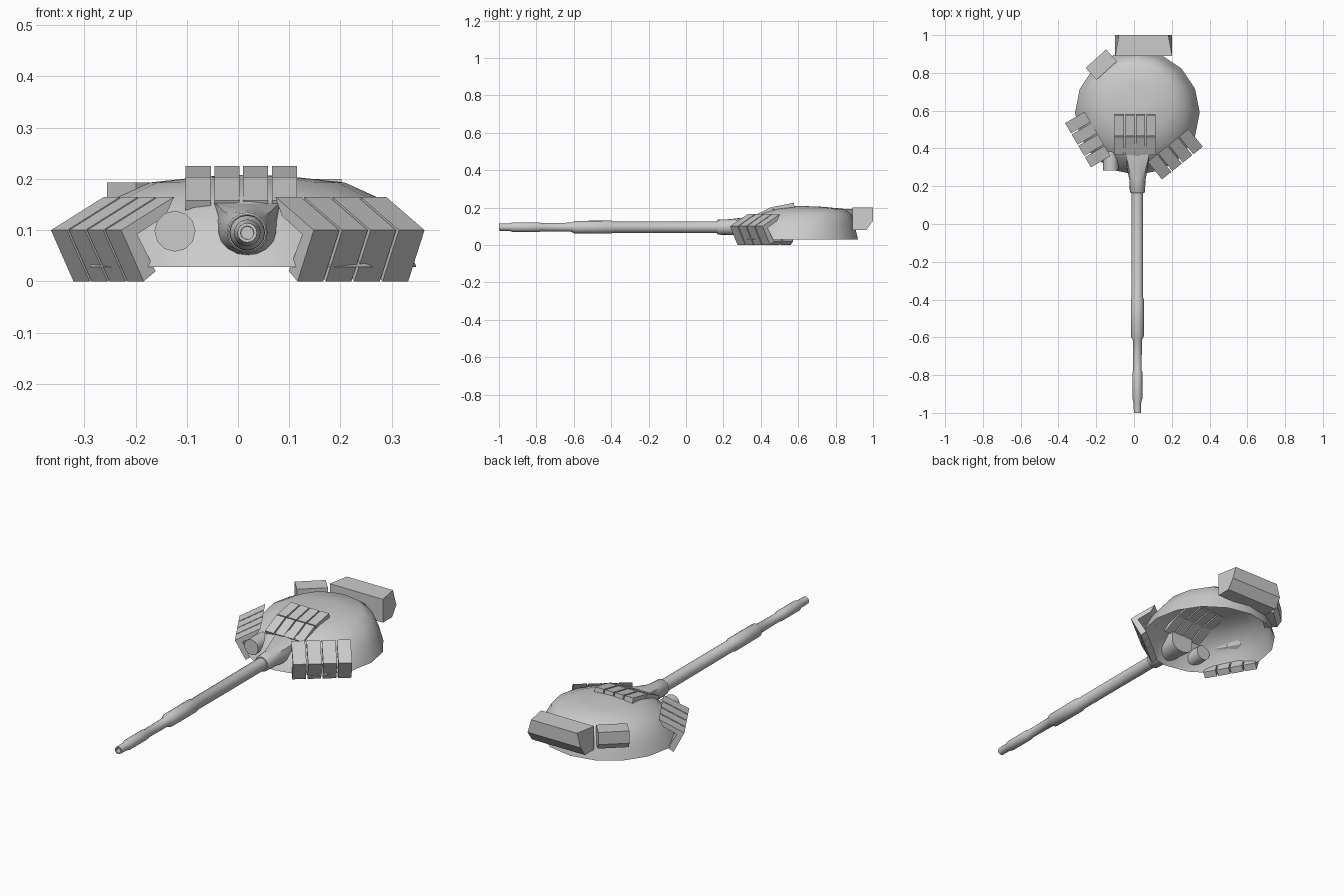
import bpy, bmesh
from math import sin, cos, pi, radians
from mathutils import Vector, Matrix

if "Cube" in bpy.data.objects:
    bpy.data.objects.remove(bpy.data.objects["Cube"])

AX, AZ = 0.018, 0.095  # gun axis


def finish(name, bm, smooth=None):
    bmesh.ops.recalc_face_normals(bm, faces=bm.faces[:])
    me = bpy.data.meshes.new(name)
    bm.to_mesh(me)
    bm.free()
    ob = bpy.data.objects.new(name, me)
    bpy.context.collection.objects.link(ob)
    if smooth:
        bpy.ops.object.select_all(action='DESELECT')
        ob.select_set(True)
        bpy.context.view_layer.objects.active = ob
        bpy.ops.object.shade_smooth_by_angle(angle=radians(smooth))
    return ob


def loft(name, rings, cap_start=True, cap_end=True, smooth=None):
    bm = bmesh.new()
    rows = [[bm.verts.new(p) for p in r] for r in rings]
    n = len(rows[0])
    for a, b in zip(rows, rows[1:]):
        for i in range(n):
            j = (i + 1) % n
            bm.faces.new((a[i], a[j], b[j], b[i]))
    if cap_start:
        bm.faces.new(rows[0])
    if cap_end:
        bm.faces.new(rows[-1])
    return finish(name, bm, smooth)


def ring_y(x, y, z, r, n=16):
    return [(x + r * cos(2 * pi * i / n), y, z + r * sin(2 * pi * i / n)) for i in range(n)]


# Open-bottomed cast dome: rings (centre y, radius, z), upper rings shifted back
dome = [(0.59, 0.33, 0.028), (0.6, 0.303, 0.1), (0.63, 0.256, 0.163),
        (0.655, 0.19, 0.193), (0.64, 0.09, 0.204), (0.61, 0.02, 0.208)]
loft("turret_dome",
     [[(AX + r * sin(2 * pi * i / 16), cy + r * cos(2 * pi * i / 16), z) for i in range(16)]
      for cy, r, z in dome], cap_start=False, smooth=50)

# Gun barrel with sleeves and a hollow muzzle
barrel = [(-0.93, 0.012), (-1.0, 0.013), (-1.0, 0.019), (-0.945, 0.02), (-0.925, 0.026),
          (-0.785, 0.026), (-0.775, 0.022), (-0.615, 0.024), (-0.595, 0.034), (-0.4, 0.035),
          (-0.39, 0.03), (0.2, 0.031)]
loft("gun_barrel", [ring_y(AX, y, AZ, r) for y, r in barrel], smooth=40)


# Mantlet: round sleeve blending to a section with a square top
def mantlet_ring(y, hw, up, down, square, n=16):
    pts = []
    for i in range(n):
        c, s = cos(2 * pi * i / n), sin(2 * pi * i / n)
        k = 1 + square * (1 / max(abs(c), abs(s)) - 1) if s > 0 else 1
        pts.append((AX + hw * c * k, y, AZ + (up if s > 0 else down) * s * k))
    return pts


mantlet = [(0.165, 0.037, 0.036, 0.036, 0), (0.17, 0.04, 0.04, 0.04, 0),
           (0.235, 0.043, 0.043, 0.042, 0), (0.295, 0.055, 0.05, 0.045, 0.4),
           (0.37, 0.063, 0.058, 0.046, 1), (0.39, 0.063, 0.058, 0.046, 1)]
loft("gun_mantlet", [mantlet_ring(*m) for m in mantlet], smooth=40)

# Searchlight drum beside the gun
loft("searchlight", [ring_y(-0.123, y, 0.098, 0.04, 12) for y in (0.283, 0.385)], smooth=35)


# Chevron armour bricks: section (inward depth, z) swept along each cheek line
SECTION = [(0, 0.1), (0.12, 0.165), (0.1, 0.128), (0.036, 0.092), (0.078, 0.02), (0.051, 0)]


def cheek(name, start, end, count=4, gap=0.007):
    a, b = Vector(start), Vector(end)
    d = (b - a).normalized()
    inward = Vector((-d.y, d.x))
    w = ((b - a).length - gap * (count - 1)) / count
    for k in range(count):
        s = k * (w + gap)
        rings = []
        for t in (s, s + w):
            pts = [a + d * t + inward * u for u, _ in SECTION]
            rings.append([(p.x, p.y, z) for p, (_, z) in zip(pts, SECTION)])
        loft(f"{name}_{k + 1}", rings)


cheek("right_cheek_brick", (0.148, 0.236), (0.364, 0.409))
cheek("left_cheek_brick", (-0.365, 0.534), (-0.228, 0.30))

# Roof bricks: two sloped rows of four, top edge lines as (y, z)
for row, ((y0, z0), (y1, z1)) in enumerate([((0.365, 0.158), (0.46, 0.204)),
                                            ((0.467, 0.204), (0.576, 0.225))]):
    d = Vector((y1 - y0, z1 - z0)).normalized()
    ny, nz = d.y * 0.027, -d.x * 0.027
    for k in range(4):
        x = -0.102 + 0.056 * k
        loft(f"roof_brick_{row + 1}_{k + 1}",
             [[(xx, y0, z0), (xx, y1, z1), (xx, y1 + ny, z1 + nz), (xx, y0 + ny, z0 + nz)]
              for xx in (x, x + 0.049)])


# Stowage boxes: chamfered lower back edge, upper back corners drawn in
def stowage(name, half, depth, top, bottom, chamfer, taper, place):
    prof = [(0, top, 0), (depth, top, taper), (depth, bottom + chamfer, 0),
            (depth - chamfer * 0.7, bottom, 0), (0, bottom, 0)]
    ob = loft(name, [[(s * (half - t), y, z) for y, z, t in prof] for s in (-1, 1)])
    ob.data.transform(place)


stowage("rear_stowage_box", 0.151, 0.11, 0.2, 0.08, 0.05, 0.02,
        Matrix.Translation((0.051, 0.89, 0)))
stowage("side_stowage_box", 0.073, 0.085, 0.193, 0.1, 0.03, 0,
        Matrix.Translation((-0.145, 0.812, 0)) @ Matrix.Rotation(radians(42), 4, 'Z'))
